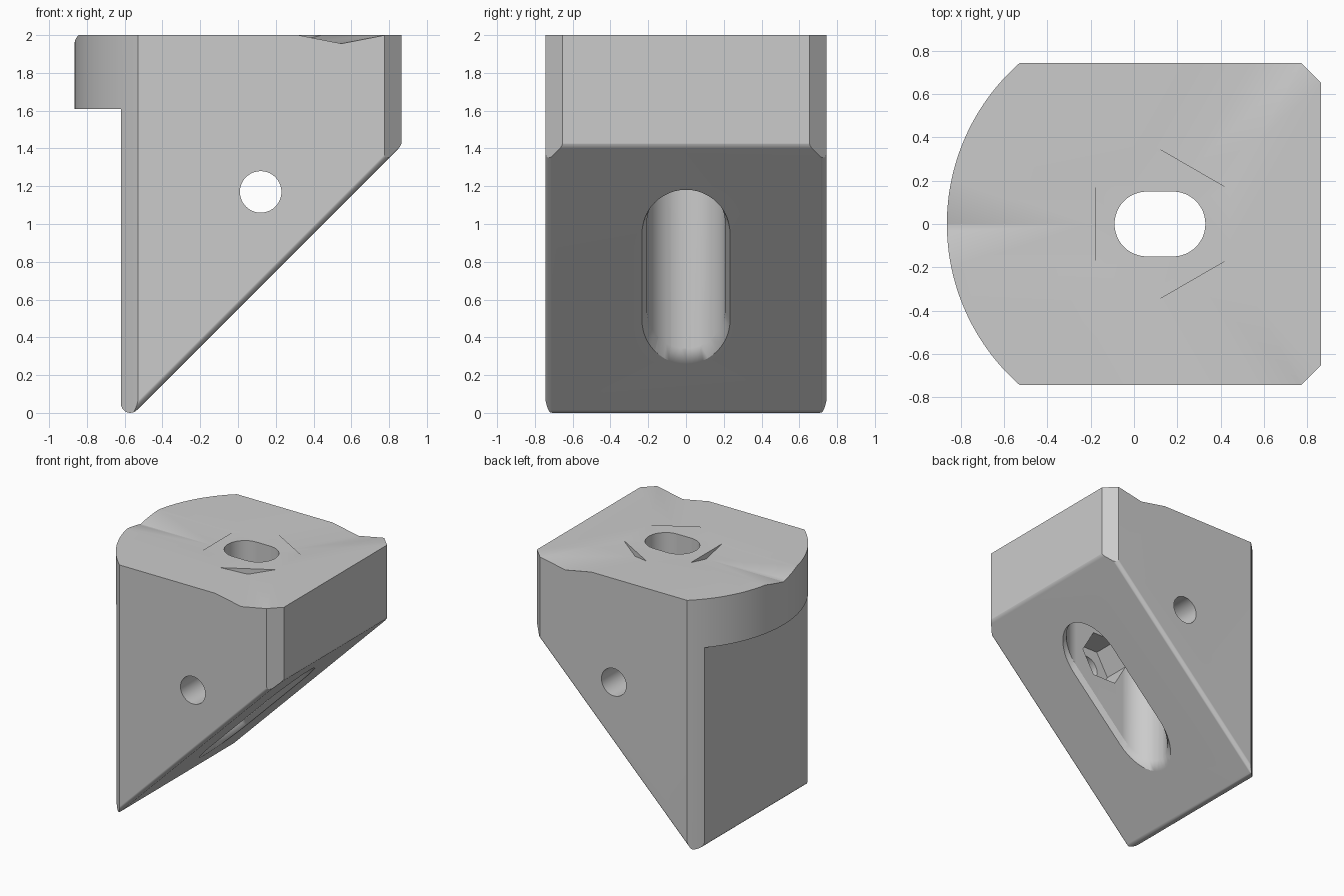
import bpy, bmesh
from math import sin, cos, pi, radians, sqrt, atan2
from mathutils import Matrix

cube = bpy.data.objects.get("Cube")
if cube:
    bpy.data.objects.remove(cube, do_unlink=True)

HALF_Y, LEFT, WALL, RIGHT, TOP = 0.743, -0.865, -0.62, 0.865, 2.0
SLOPE = 0.55          # sloping face is z = x + SLOPE
HOLE_X, HOLE_Z = 0.12, 1.17
GAP = 0.002           # keeps cutter faces off the body's own faces


def prism(name, outline, low, high, matrix=Matrix(), end_outline=None):
    """Solid between an outline at low and an outline at high along local z."""
    bm = bmesh.new()
    a = [bm.verts.new((x, y, low)) for x, y in outline]
    b = [bm.verts.new((x, y, high)) for x, y in end_outline or outline]
    bm.faces.new(a[::-1])
    bm.faces.new(b)
    for i in range(len(a)):
        j = (i + 1) % len(a)
        bm.faces.new((a[i], a[j], b[j], b[i]))
    bmesh.ops.transform(bm, matrix=matrix, verts=bm.verts)
    bmesh.ops.recalc_face_normals(bm, faces=bm.faces)
    mesh = bpy.data.meshes.new(name)
    bm.to_mesh(mesh)
    bm.free()
    obj = bpy.data.objects.new(name, mesh)
    bpy.context.collection.objects.link(obj)
    return obj


def arc(cx, cy, r, start, end, n):
    return [(cx + r * cos(start + (end - start) * i / n),
             cy + r * sin(start + (end - start) * i / n)) for i in range(n + 1)]


def stadium(x0, x1, r):
    return arc(x1 - r, 0, r, -pi / 2, pi / 2, 24) + arc(x0 + r, 0, r, pi / 2, 1.5 * pi, 24)


def combine(target, tool, operation='DIFFERENCE'):
    """Apply a boolean and drop the helper."""
    mod = target.modifiers.new("cut", 'BOOLEAN')
    mod.object, mod.operation, mod.solver = tool, operation, 'EXACT'
    bpy.context.view_layer.update()
    graph = bpy.context.evaluated_depsgraph_get()
    mesh = bpy.data.meshes.new_from_object(target.evaluated_get(graph))
    target.modifiers.clear()
    target.data = mesh
    bpy.data.objects.remove(tool, do_unlink=True)


# Plan outline: rounded left end, chamfered right corners
start_x = -0.53
sag = start_x - LEFT
radius = (HALF_Y ** 2 + sag ** 2) / (2 * sag)
centre = LEFT + radius
half = atan2(HALF_Y, centre - start_x)
chamfer = 0.09
plan = arc(centre, 0, radius, pi - half, pi + half, 48)
plan += [(RIGHT - chamfer, -HALF_Y), (RIGHT, -HALF_Y + chamfer),
         (RIGHT, HALF_Y - chamfer), (RIGHT - chamfer, HALF_Y)]
body = prism("wedge_body", plan, -0.2, TOP)

# Side profile: overhanging lip, sloping underside, rounded tip and upper corner
to_front = Matrix.Rotation(pi / 2, 4, 'X')
tip_r = (-WALL - SLOPE) / sqrt(2)
nose_r = 0.06
nose_x = RIGHT + GAP - nose_r
profile = arc(WALL + tip_r, tip_r, tip_r, pi, 1.75 * pi, 8)
profile += arc(nose_x, nose_x + SLOPE + nose_r * sqrt(2), nose_r, -pi / 4, 0, 5)
profile += [(RIGHT + GAP, 2.2), (-1, 2.2), (-1, 1.61), (WALL, 1.61)]
combine(body, prism("profile_cutter", profile, -1, 1, to_front), 'INTERSECT')

# Rounded long edges of the slope
edge_r = 0.045
side = HALF_Y + GAP - edge_r
section = arc(-side, edge_r - GAP, edge_r, pi, 1.5 * pi, 6)
section += arc(side, edge_r - GAP, edge_r, 1.5 * pi, 2 * pi, 6)
section += [(side + edge_r, 4), (-side - edge_r, 4)]
along_slope = Matrix.Translation((0, 0, SLOPE)) @ Matrix.Rotation(-pi / 4, 4, 'Y') @ Matrix(
    ((0, 0, 1, 0), (1, 0, 0, 0), (0, 1, 0, 0), (0, 0, 0, 1)))
combine(body, prism("edge_cutter", section, -3, 3, along_slope), 'INTERSECT')

# Wide pocket opening on the slope, with a flared rim
combine(body, prism("pocket_cutter", stadium(-0.265, 0.605, 0.207), -0.5, 1.6))
shear = Matrix(((1, 0, 0, 0), (0, 1, 0, 0), (1, 0, 1, SLOPE), (0, 0, 0, 1)))
wide, narrow = (stadium(-0.265 - d, 0.605 + d, 0.207 + d) for d in (0.05, -GAP))
combine(body, prism("rim_cutter", wide, -0.05, 0.06, shear, narrow))

# Through slot, cross hole and hexagonal nut recess
combine(body, prism("slot_cutter", stadium(-0.09, 0.33, 0.15), 1.4, 2.2))
at_hole = Matrix.Translation((HOLE_X, 0, HOLE_Z)) @ to_front
hole = arc(0, 0, 0.11, 0, 2 * pi, 40)[:-1]
combine(body, prism("hole_cutter", hole, -1, 1, at_hole))
hexagon = arc(0, 0, 0.21, 0, 2 * pi, 6)[:-1]
combine(body, prism("nut_cutter", hexagon, 0.1, 0.42, at_hole))

# Three shallow V grooves radiating across the top
vee = [(-0.4, 0.045), (0, -0.045), (0.4, 0.045)]
for angle in (60, 180, 300):
    place = (Matrix.Translation((HOLE_X, 0, TOP)) @ Matrix.Rotation(radians(angle + 90), 4, 'Z')
             @ to_front)
    combine(body, prism("groove_cutter", vee, 0.3, 1.6, place))

# Single grey finish
grey = bpy.data.materials.new("plain_grey")
grey.use_nodes = True
colour = (0.6, 0.6, 0.6, 1)
grey.diffuse_color = colour
grey.node_tree.nodes["Principled BSDF"].inputs["Base Color"].default_value = colour
body.data.materials.clear()
body.data.materials.append(grey)
for poly in body.data.polygons:
    poly.material_index = 0

# Smooth curved areas while large faces stay flat
bpy.ops.object.select_all(action='DESELECT')
body.select_set(True)
bpy.context.view_layer.objects.active = body
bpy.ops.object.shade_smooth_by_angle(angle=radians(30))
normals = body.modifiers.new("even_shading", 'WEIGHTED_NORMAL')
normals.keep_sharp = True
